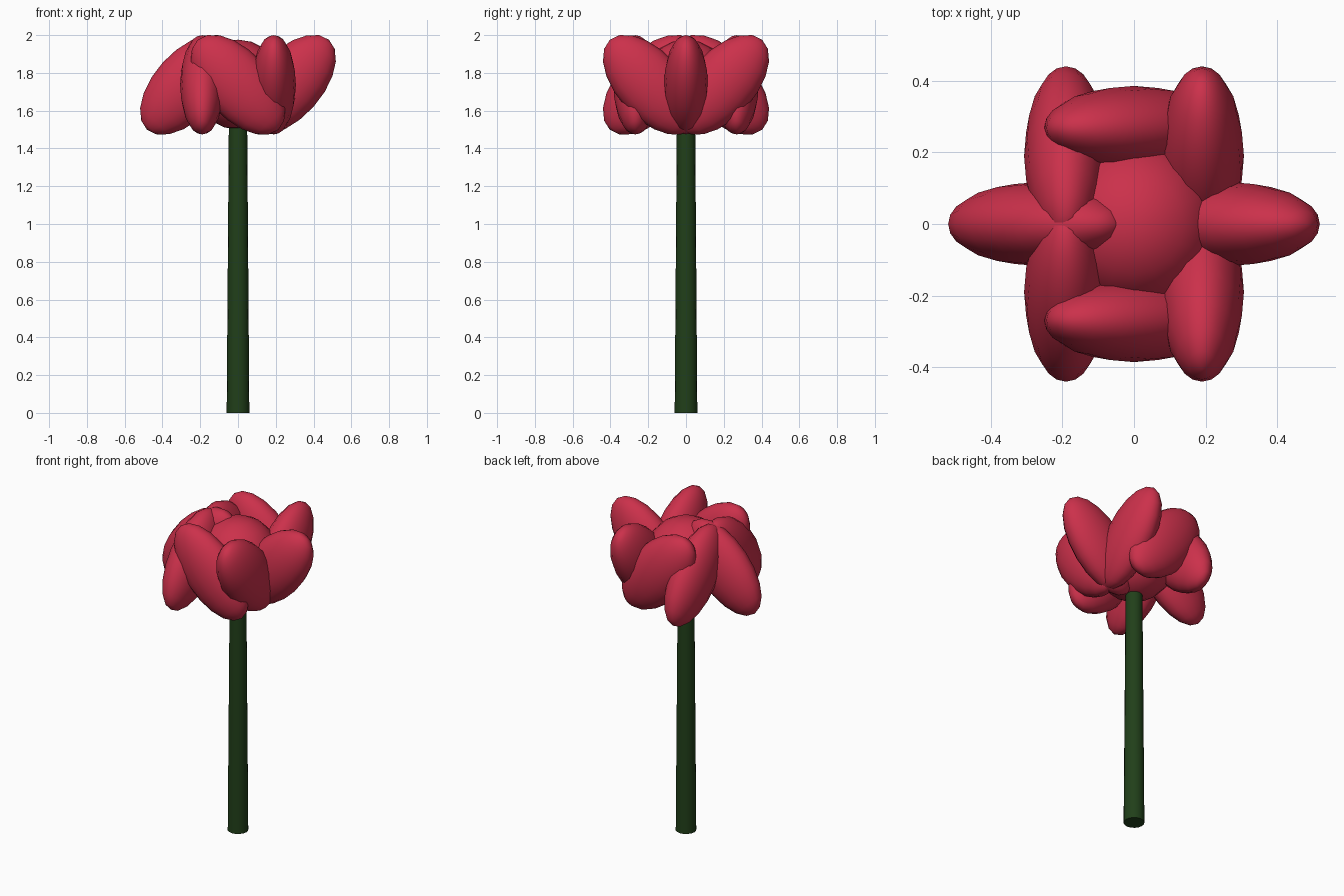
import bpy
import math

if "Cube" in bpy.data.objects:
    bpy.data.objects.remove(bpy.data.objects["Cube"])


def material(name, color):
    m = bpy.data.materials.new(name)
    m.diffuse_color = color
    m.use_nodes = True
    m.node_tree.nodes["Principled BSDF"].inputs["Base Color"].default_value = m.diffuse_color
    return m


red = material("petal_red", (0.60, 0.03, 0.07, 1))
green = material("stem_green", (0.015, 0.05, 0.01, 1))


def finish(name, mat):
    ob = bpy.context.object
    ob.name = name
    ob.data.materials.append(mat)
    bpy.ops.object.shade_smooth_by_angle(angle=math.radians(50))
    return ob


def ellipsoid(name, loc, scale, rot=(0, 0, 0)):
    bpy.ops.mesh.primitive_uv_sphere_add(segments=16, ring_count=10, radius=1,
                                         location=loc, rotation=rot)
    bpy.context.object.scale = scale
    return finish(name, red)


# Tapered stem
bpy.ops.mesh.primitive_cone_add(vertices=16, radius1=0.06, radius2=0.048,
                                depth=1.6, location=(0, 0, 0.8))
finish("stem", green)

# Round flower core
ellipsoid("flower_core", (0, 0, 1.738), (0.238, 0.238, 0.238))

# Ring of eight tilted petals; each one turns by twice its ring angle
for i in range(8):
    a = i * math.pi / 4
    ellipsoid(f"petal_{i + 1}",
              (0.268 * math.cos(a), 0.268 * math.sin(a), 1.737),
              (0.176, 0.117, 0.32), (0, math.radians(42), 2 * a))
